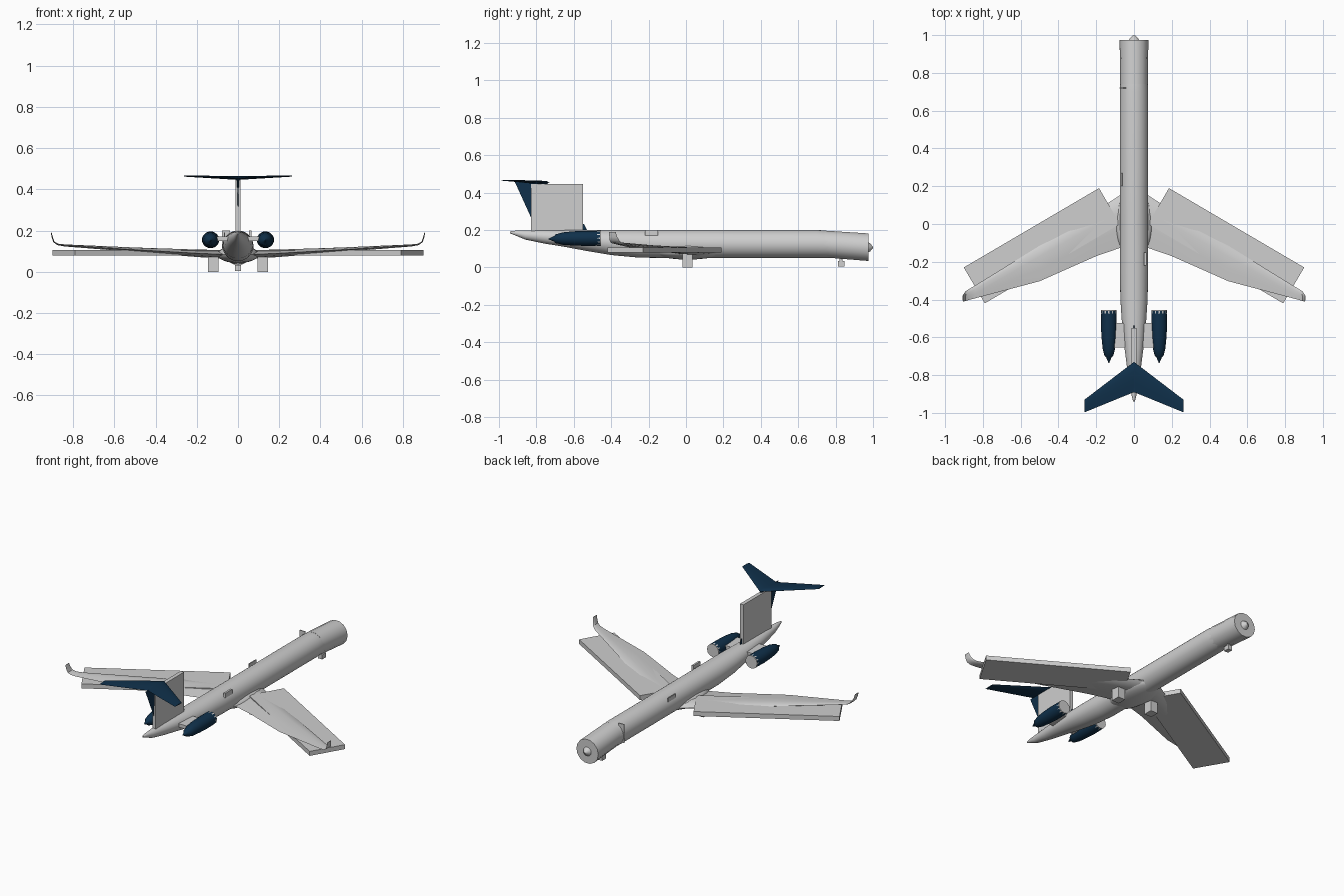
import bpy, bmesh, math
from mathutils import Vector, Matrix

cube = bpy.data.objects.get("Cube")
if cube:
    bpy.data.objects.remove(cube, do_unlink=True)


def material(name, rgb):
    m = bpy.data.materials.new(name)
    m.use_nodes = True
    m.diffuse_color = (*rgb, 1)
    m.node_tree.nodes["Principled BSDF"].inputs["Base Color"].default_value = (*rgb, 1)
    return m


GREY = material("light_grey", (0.62, 0.62, 0.62))
NAVY = material("navy_blue", (0.005, 0.03, 0.07))


def finish(bm, name, mat, smooth=False):
    bmesh.ops.recalc_face_normals(bm, faces=bm.faces)
    me = bpy.data.meshes.new(name)
    bm.to_mesh(me)
    bm.free()
    me.materials.append(mat)
    ob = bpy.data.objects.new(name, me)
    bpy.context.collection.objects.link(ob)
    if smooth:
        for o in bpy.context.selected_objects:
            o.select_set(False)
        ob.select_set(True)
        bpy.context.view_layer.objects.active = ob
        bpy.ops.object.shade_smooth_by_angle(angle=math.radians(35))
    return ob


def loft(name, rings, mat, smooth=True):
    """Skin a list of equal-length point rings and cap both ends."""
    bm = bmesh.new()
    vr = [[bm.verts.new(p) for p in r] for r in rings]
    n = len(vr[0])
    for a, b in zip(vr, vr[1:]):
        for i in range(n):
            j = (i + 1) % n
            bm.faces.new((a[i], a[j], b[j], b[i]))
    bm.faces.new(vr[0])
    bm.faces.new(vr[-1])
    return finish(bm, name, mat, smooth)


def body(name, stations, mat, x=0.0, n=24):
    """Round body along y from stations (y, z, half width, half height)."""
    rings = []
    for y, z, rx, rz in stations:
        angles = [math.tau * i / n for i in range(n)]
        rings.append([(x + rx * math.cos(a), y, z + rz * math.sin(a)) for a in angles])
    return loft(name, rings, mat)


def box(name, lo, hi, mat=GREY):
    lo, hi = Vector(lo), Vector(hi)
    bm = bmesh.new()
    bmesh.ops.create_cube(bm, size=1, matrix=Matrix.Translation((lo + hi) / 2)
                          @ Matrix.Diagonal((*(hi - lo), 1)))
    return finish(bm, name, mat)


AIRFOIL = [(0, 0), (.08, .6), (.3, 1), (.65, .6), (1, 0), (.65, -.6), (.3, -1), (.08, -.6)]


def foil(lead, trail, half, tilt, side=1):
    """Airfoil ring between two edge points; tilt turns its thickness sideways."""
    lead, trail = Vector(lead), Vector(trail)
    up = Vector((-math.sin(math.radians(tilt)), 0, math.cos(math.radians(tilt))))
    pts = [lead.lerp(trail, t) + up * half * h for t, h in AIRFOIL]
    return [(side * p.x, p.y, p.z) for p in pts]


def wing(name, stations, mat, side):
    """Wing from stations (x, lead y, trail y, z, half thickness, tilt)."""
    loft(name, [foil((x, l, z), (x, t, z), h, a, side)
                for x, l, t, z, h, a in stations], mat)


# Fuselage with upswept tail
body("fuselage", [
    (-.94, .187, .004, .005), (-.915, .184, .011, .012), (-.86, .173, .022, .024),
    (-.76, .164, .037, .036), (-.65, .155, .051, .045), (-.52, .143, .064, .057),
    (-.4, .133, .072, .067), (-.25, .126, .075, .074), (.0, .125, .075, .075),
    (.7, .125, .075, .075), (.8, .121, .070, .070), (.9, .114, .055, .055),
    (.96, .108, .036, .036), (.985, .107, .021, .021), (1.0, .107, .003, .003)], GREY, n=32)

# Slightly drooping nose drum
body("nose_drum", [(.74, .125, .0735, .0735), (.975, .108, .076, .0755)], GREY, n=14)

# Belly fairing
bm = bmesh.new()
bmesh.ops.create_uvsphere(bm, u_segments=24, v_segments=12, radius=1,
                          matrix=Matrix.Translation((0, .01, .085))
                          @ Matrix.Diagonal((.1, .19, .043, 1)))
finish(bm, "belly_fairing", GREY, True)

WING = [(.04, .175, -.115, .083, .022, 4), (.2, .07, -.17, .09, .018, 4),
        (.5, -.115, -.303, .107, .011, 5), (.84, -.325, -.393, .128, .005, 8),
        (.875, -.345, -.402, .133, .004, 30), (.893, -.357, -.408, .145, .003, 60),
        (.9, -.368, -.41, .163, .003, 80), (.906, -.376, -.412, .19, .002, 85)]
STABILISER = [(0, -.73, -.89, .455, .009, 0), (.262, -.93, -.997, .465, .003, 0)]
ENGINE = [(-.735, .152, .002, .002), (-.705, .153, .015, .015), (-.698, .153, .023, .023),
          (-.66, .154, .033, .033), (-.6, .155, .039, .038), (-.54, .155, .042, .04),
          (-.46, .156, .04, .04)]

for side, label in ((1, "left"), (-1, "right")):
    wing(label + "_wing", WING, GREY, side)
    wing(label + "_stabiliser", STABILISER, NAVY, side)

    # Plain slab through the swept wing
    bm = bmesh.new()
    bmesh.ops.create_cube(bm, size=1, matrix=Matrix.Translation((side * .4875, -.115, .093))
                          @ Matrix.Rotation(math.radians(-30.4 * side), 4, "Z")
                          @ Matrix.Diagonal((.83, .22, .028, 1)))
    finish(bm, label + "_wing_slab", GREY)

    # Engine, intake face and pylon
    body(label + "_engine", ENGINE, NAVY, side * .133)
    body(label + "_intake", [(-.475, .156, .0405, .0405), (-.455, .156, .0405, .0405)],
         GREY, side * .133, n=12)
    xs = sorted((side * .045, side * .105))
    box(label + "_pylon", (xs[0], -.655, .15), (xs[1], -.525, .172))

    # Main landing gear block
    xs = sorted((side * .095, side * .145))
    box(label + "_main_gear", (xs[0], -.02, 0), (xs[1], .035, .075))

# Tail fin with its slab
loft("tail_fin", [foil((0, l, z), (0, t, z), h, 90)
                  for z, l, t, h in ((.18, -.52, -.79, .006), (.23, -.545, -.812, .007),
                                     (.27, -.6, -.83, .007), (.457, -.745, -.915, .006))], NAVY)
box("tail_fin_slab", (-.012, -.83, .17), (.012, -.55, .445))

# Nose gear
box("nose_gear", (-.014, .812, .004), (.014, .848, .033))
box("nose_gear_strut", (-.006, .822, .03), (.006, .838, .07))

# Door plates and hatch
box("front_door", (-.077, .717, .085), (-.04, .723, .2))
box("side_hatch", (-.068, .2, .165), (-.062, .27, .19))
box("rear_hatch", (.054, -.22, .17), (.066, -.15, .2))
